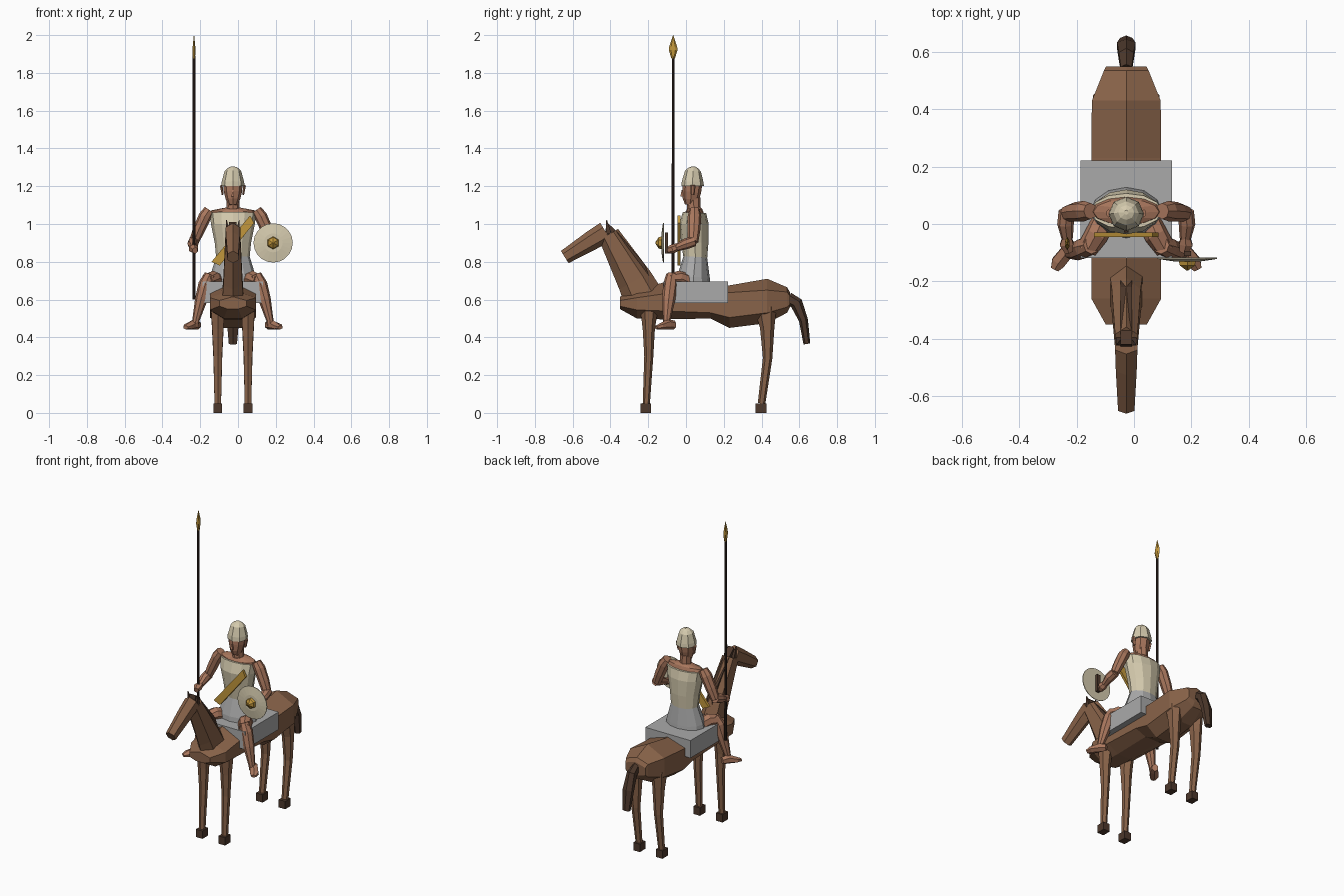
import bpy, bmesh, math
from mathutils import Vector

CX = -0.027  # centre line of horse and rider


def colour(name, r, g, b):
    m = bpy.data.materials.new(name)
    m.diffuse_color = (r, g, b, 1)
    return m


HORSE = colour("horse brown", 0.25, 0.125, 0.067)
DARK = colour("dark brown", 0.075, 0.04, 0.025)
SKIN = colour("skin", 0.40, 0.185, 0.11)
CREAM = colour("cream", 0.66, 0.59, 0.42)
GREY = colour("cloth grey", 0.40, 0.40, 0.40)
GOLD = colour("gold", 0.54, 0.31, 0.045)
WOOD = colour("spear wood", 0.035, 0.02, 0.015)


def loft(name, rings, mat):
    """Skin a list of equal-length point rings and cap both ends."""
    bm = bmesh.new()
    vs = [[bm.verts.new((p[0] + CX, p[1], p[2])) for p in r] for r in rings]
    n = len(vs[0])
    for a, b in zip(vs, vs[1:]):
        for i in range(n):
            j = (i + 1) % n
            bm.faces.new((a[i], a[j], b[j], b[i]))
    bm.faces.new(vs[0])
    bm.faces.new(vs[-1])
    bmesh.ops.recalc_face_normals(bm, faces=bm.faces)
    me = bpy.data.meshes.new(name)
    bm.to_mesh(me)
    bm.free()
    me.materials.append(mat)
    ob = bpy.data.objects.new(name, me)
    bpy.context.collection.objects.link(ob)
    return ob


def tube(name, path, mat, sides=8, side=1):
    """Loft ellipses along a path of (x, y, z, half width, half depth)."""
    pts = [Vector((p[0] * side, p[1], p[2])) for p in path]
    rings = []
    for i, p in enumerate(pts):
        t = (pts[min(i + 1, len(pts) - 1)] - pts[max(i - 1, 0)]).normalized()
        u = Vector((1, 0, 0))
        u = (u - t * u.dot(t)).normalized()
        v = t.cross(u)
        ring = []
        for k in range(sides):
            a = math.pi / 2 + 2 * math.pi * k / sides
            if sides == 4:
                a += math.pi / 4
            ring.append(p + u * math.cos(a) * path[i][3] + v * math.sin(a) * path[i][4])
        rings.append(ring)
    return loft(name, rings, mat)


def box(name, x0, x1, y0, y1, z0, z1, mat):
    return loft(name, [[(x0, y0, z), (x1, y0, z), (x1, y1, z), (x0, y1, z)] for z in (z0, z1)], mat)


# Horse body: y, top, upper side, lower side, bottom, half width
sections = [(-0.35, 0.615, 0.595, 0.565, 0.55, 0.072),
            (-0.26, 0.65, 0.61, 0.545, 0.50, 0.122),
            (-0.12, 0.69, 0.63, 0.54, 0.495, 0.122),
            (0.13, 0.67, 0.63, 0.53, 0.50, 0.122),
            (0.23, 0.675, 0.637, 0.505, 0.45, 0.122),
            (0.43, 0.71, 0.65, 0.53, 0.475, 0.12),
            (0.535, 0.665, 0.64, 0.56, 0.53, 0.078),
            (0.55, 0.64, 0.62, 0.575, 0.56, 0.07)]
loft("horse_body", [[(0, y, t), (w, y, u), (w, y, l), (w * 0.4, y, b),
                     (-w * 0.4, y, b), (-w, y, l), (-w, y, u)]
                    for y, t, u, l, b, w in sections], HORSE)

# Horse neck, head, mane and ears
tube("horse_neck", [(0, -0.23, 0.62, 0.065, 0.105), (0, -0.27, 0.70, 0.058, 0.095),
                    (0, -0.41, 0.945, 0.045, 0.058)], HORSE, 6)
tube("horse_head", [(0, -0.642, 0.825, 0.033, 0.038), (0, -0.50, 0.913, 0.042, 0.052),
                    (0, -0.425, 0.958, 0.045, 0.056)], HORSE, 6)
mane = [(-0.42, 1.01), (-0.37, 0.965), (-0.22, 0.79), (-0.19, 0.71), (-0.25, 0.70), (-0.43, 0.94)]
loft("mane", [[(x, y, z) for y, z in mane] for x in (-0.02, 0.02)], DARK)
for s in (-1, 1):
    tube("horse_ear", [(0.025, -0.41, 0.95, 0.016, 0.02), (0.034, -0.42, 1.02, 0.003, 0.003)],
         DARK, 4, s)

# Tail
tube("tail", [(0, 0.54, 0.605, 0.022, 0.035), (0, 0.585, 0.58, 0.03, 0.034),
              (0, 0.622, 0.49, 0.037, 0.024), (0, 0.64, 0.365, 0.025, 0.018)], DARK, 6)

# Horse legs and hooves
for s in (-1, 1):
    tube("horse_front_leg", [(0.08, -0.195, 0.56, 0.042, 0.048), (0.08, -0.197, 0.44, 0.034, 0.032),
                             (0.08, -0.197, 0.30, 0.026, 0.024), (0.08, -0.21, 0.05, 0.02, 0.019)],
         HORSE, 6, s)
    tube("horse_back_leg", [(0.08, 0.42, 0.56, 0.042, 0.06), (0.08, 0.43, 0.45, 0.036, 0.038),
                            (0.08, 0.432, 0.29, 0.027, 0.025), (0.08, 0.40, 0.05, 0.02, 0.02)],
         HORSE, 6, s)
    for y in (-0.212, 0.397):
        box("hoof", s * 0.08 - 0.023, s * 0.08 + 0.023, y - 0.028, y + 0.028, 0, 0.05, DARK)

# Saddle blanket
box("saddle_blanket", -0.16, 0.16, -0.118, 0.222, 0.583, 0.695, GREY)

# Rider torso and clothing
tube("skirt", [(0, 0.04, 0.66, 0.13, 0.092), (0, 0.04, 0.72, 0.122, 0.086),
               (0, 0.05, 0.83, 0.088, 0.062)], GREY, 12)
tube("cuirass", [(0, 0.05, 0.815, 0.088, 0.062), (0, 0.047, 0.90, 0.096, 0.072),
                 (0, 0.042, 1.0, 0.116, 0.078), (0, 0.045, 1.06, 0.124, 0.062)], CREAM, 12)
tube("shoulders", [(0, 0.045, 1.05, 0.125, 0.05), (0, 0.042, 1.072, 0.115, 0.045),
                   (0, 0.04, 1.085, 0.04, 0.035)], SKIN, 12)
sash = [(0.091, 1.045), (0.112, 1.005), (-0.07, 0.78), (-0.113, 0.80)]
loft("sash", [[(x, y, z) for x, z in sash] for y in (-0.046, -0.03)], GOLD)

# Rider head and helmet
tube("neck", [(0, 0.042, 1.06, 0.036, 0.036), (0, 0.04, 1.14, 0.033, 0.036)], SKIN)
tube("face", [(0, 0.02, 1.10, 0.024, 0.026), (0, 0.025, 1.13, 0.038, 0.043),
              (0, 0.03, 1.17, 0.048, 0.05), (0, 0.035, 1.22, 0.052, 0.052)], SKIN)
tube("nose", [(0, -0.022, 1.145, 0.01, 0.012), (0, -0.018, 1.18, 0.005, 0.006)], SKIN, 4)
tube("helmet", [(0, 0.035, 1.20, 0.062, 0.06), (0, 0.035, 1.225, 0.059, 0.057),
                (0, 0.037, 1.28, 0.044, 0.042), (0, 0.04, 1.296, 0.028, 0.026),
                (0, 0.04, 1.305, 0.008, 0.008)], CREAM)

# Rider limbs
for s in (-1, 1):
    tube("ear", [(0.054, 0.035, 1.155, 0.006, 0.01), (0.062, 0.037, 1.205, 0.008, 0.014)], SKIN, 6, s)
    tube("upper_arm", [(0.125, 0.045, 1.075, 0.028, 0.028), (0.148, 0.045, 1.04, 0.034, 0.036),
                       (0.18, 0.042, 0.97, 0.032, 0.034), (0.207, 0.037, 0.905, 0.026, 0.028)],
         SKIN, 8, s)
    tube("forearm", [(0.208, 0.045, 0.91, 0.028, 0.028), (0.212, 0.0, 0.895, 0.029, 0.029),
                     (0.206, -0.05, 0.875, 0.02, 0.02)], SKIN, 8, s)
    tube("hand", [(0.206, -0.045, 0.878, 0.018, 0.02), (0.208, -0.07, 0.868, 0.027, 0.024),
                  (0.20, -0.098, 0.86, 0.016, 0.018)], SKIN, 6, s)
    tube("thigh", [(0.075, 0.02, 0.69, 0.04, 0.045), (0.105, -0.04, 0.71, 0.042, 0.043),
                   (0.138, -0.09, 0.70, 0.036, 0.036)], SKIN, 8, s)
    tube("shin", [(0.122, -0.075, 0.73, 0.03, 0.03), (0.145, -0.083, 0.68, 0.038, 0.038),
                  (0.168, -0.092, 0.60, 0.033, 0.035), (0.196, -0.102, 0.49, 0.019, 0.02),
                  (0.2, -0.10, 0.46, 0.02, 0.02)], SKIN, 8, s)
    tube("foot", [(0.185, -0.062, 0.465, 0.02, 0.024), (0.205, -0.095, 0.468, 0.027, 0.028),
                  (0.238, -0.135, 0.457, 0.028, 0.017), (0.25, -0.158, 0.452, 0.016, 0.01)],
         SKIN, 6, s)

# Round shield with boss and grip
SX, SZ = 0.213, 0.90
tube("shield", [(SX, -0.117, SZ, 0.104, 0.104), (SX, -0.122, SZ, 0.104, 0.104),
                (SX, -0.13, SZ, 0.05, 0.05)], CREAM, 20)
tube("shield_boss", [(SX, -0.122, SZ, 0.036, 0.036), (SX, -0.145, SZ, 0.03, 0.03),
                     (SX, -0.162, SZ, 0.004, 0.004)], GOLD, 6)
box("shield_grip", SX - 0.012, SX + 0.012, -0.112, -0.095, 0.845, 0.955, DARK)

# Spear
PX, PY = -0.206, -0.068
tube("spear_shaft", [(PX, PY, 0.60, 0.008, 0.008), (PX, PY, 1.89, 0.007, 0.007)], WOOD, 8)
tube("spear_tip", [(PX, PY, 1.875, 0.007, 0.009), (PX, PY, 1.92, 0.009, 0.023),
                   (PX, PY, 1.94, 0.008, 0.021), (PX, PY, 2.0, 0.001, 0.001)], GOLD, 6)
